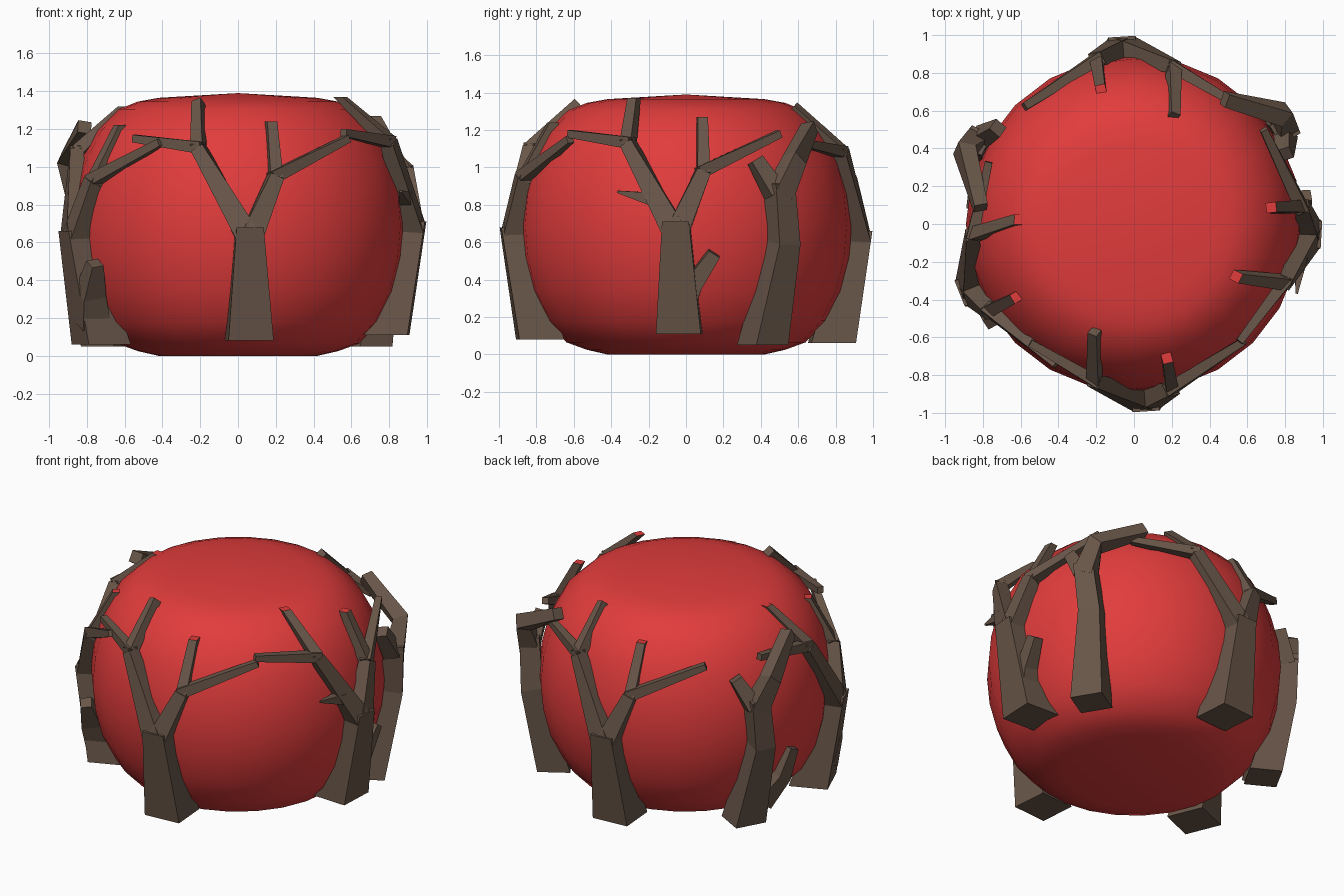
import bpy, bmesh, math
from mathutils import Vector, Matrix

if "Cube" in bpy.data.objects:
    bpy.data.objects.remove(bpy.data.objects["Cube"])


def material(name, rgb):
    m = bpy.data.materials.new(name)
    m.diffuse_color = (*rgb, 1)
    m.use_nodes = True
    m.node_tree.nodes["Principled BSDF"].inputs["Base Color"].default_value = m.diffuse_color
    return m


RED = material("red", (0.76, 0.045, 0.045))
BARK = material("bark brown", (0.14, 0.093, 0.066))


def finish(bm, name, mats):
    bmesh.ops.recalc_face_normals(bm, faces=bm.faces)
    me = bpy.data.meshes.new(name)
    bm.to_mesh(me)
    bm.free()
    for m in mats:
        me.materials.append(m)
    ob = bpy.data.objects.new(name, me)
    bpy.context.collection.objects.link(ob)
    return ob


# Rounded red body: a turned profile
def body():
    profile = [(0.42, 0), (0.53, 0.025), (0.64, 0.065), (0.75, 0.18), (0.83, 0.34),
               (0.875, 0.52), (0.89, 0.69), (0.875, 0.86), (0.83, 1.04), (0.75, 1.19),
               (0.63, 1.305), (0.53, 1.345), (0.42, 1.365)]
    n = 24
    bm = bmesh.new()
    rings = [[bm.verts.new((r * math.cos(2 * math.pi * i / n),
                            r * math.sin(2 * math.pi * i / n), z)) for i in range(n)]
             for r, z in profile]
    for a, b in zip(rings, rings[1:]):
        for i in range(n):
            j = (i + 1) % n
            bm.faces.new((a[i], a[j], b[j], b[i]))
    bm.faces.new(rings[0])
    top = bm.verts.new((0, 0, 1.39))
    for i in range(n):
        bm.faces.new((rings[-1][i], rings[-1][(i + 1) % n], top))
    ob = finish(bm, "round_body", [RED])
    bpy.context.view_layer.objects.active = ob
    ob.select_set(True)
    bpy.ops.object.shade_smooth_by_angle(angle=math.radians(40))
    ob.select_set(False)


# Four-sided tapering limb; each point is (x, y, z, half width)
def limb(bm, pts, red_tip=False, upright=False):
    P = [Vector(p[:3]) for p in pts]
    rings = []
    for i, p in enumerate(P):
        t = (P[min(i + 1, len(P) - 1)] - P[max(i - 1, 0)]).normalized()
        if upright and (i == 0 or len(P) == 2) or red_tip and i == len(P) - 1:
            t = Vector((0, 0, 1))
        radial = Vector((p.x, p.y, 0)).normalized()
        side = t.cross(radial).normalized()
        out = side.cross(t).normalized()
        w = pts[i][3]
        rings.append([bm.verts.new(p + side * w * a + out * w * b)
                      for a, b in ((1, 1), (-1, 1), (-1, -1), (1, -1))])
    for a, b in zip(rings, rings[1:]):
        for i in range(4):
            j = (i + 1) % 4
            bm.faces.new((a[i], a[j], b[j], b[i]))
    bm.faces.new(rings[0])
    bm.faces.new(rings[-1]).material_index = 1 if red_tip else 0


def place(bm, name, angle, dz):
    bm.transform(Matrix.Translation((0, 0, dz)) @ Matrix.Rotation(math.radians(angle), 4, 'Z'))
    finish(bm, name, [BARK, RED])


# Wide forked tree, modelled on the front of the body
def forked_tree(name, angle, dz=0.0, low=0.0, twig=False, red_left=False):
    bm = bmesh.new()
    limb(bm, [(0.06, -0.78, 0.08, 0.12), (0.06, -0.92, 0.68, 0.072)], upright=True)
    lf, rf = (-0.21, -0.83, 1.1), (0.2, -0.87, 0.95)
    limb(bm, [(0.045, -0.925, 0.64, 0.062), (*lf, 0.036)])
    limb(bm, [(*lf, 0.034), (-0.21, -0.57, 1.34, 0.027)], red_left)
    limb(bm, [(-0.19, -0.84, 1.1, 0.032), (-0.55, -0.63, 1.15, 0.02)])
    limb(bm, [(0.075, -0.925, 0.64, 0.058), (*rf, 0.038)])
    limb(bm, [(0.2, -0.87, 0.93, 0.034), (0.175, -0.71, 1.24, 0.027)], True)
    limb(bm, [(0.18, -0.88, 0.94, 0.034), (0.58, -0.62, 1.15, 0.02)])
    if low:
        limb(bm, [(0.08, -0.84, 0.2, low), (0.15, -0.87, 0.35, low * 0.8), (0.26, -0.88, 0.51, 0.034)])
    if twig:
        limb(bm, [(-0.07, -0.9, 0.80, 0.035), (-0.26, -0.9, 0.84, 0.006)])
    place(bm, name, angle, dz)


# Narrow bent tree, modelled on the back right of the body
def bent_tree(name, angle, low=False):
    bm = bmesh.new()
    limb(bm, [(0.68, 0.41, 0.05, 0.1), (0.77, 0.52, 0.6, 0.067), (0.80, 0.50, 0.92, 0.06)],
         upright=True)
    limb(bm, [(0.80, 0.48, 0.86, 0.05), (0.80, 0.37, 1.04, 0.036)])
    limb(bm, [(0.80, 0.50, 0.86, 0.06), (0.79, 0.58, 1.04, 0.048), (0.48, 0.66, 1.21, 0.036)])
    if low:
        limb(bm, [(0.59, 0.50, 0.14, 0.06), (0.56, 0.62, 0.30, 0.05), (0.52, 0.68, 0.47, 0.036)])
    place(bm, name, angle, 0)


body()
forked_tree("front_tree", 0)
forked_tree("right_tree", 83, 0.03, low=0.06, twig=True, red_left=True)
forked_tree("back_tree", 180, -0.02)
forked_tree("left_tree", -72, -0.02, low=0.08, red_left=True)
bent_tree("back_right_tree", 0)
bent_tree("back_left_tree", 120, low=True)
